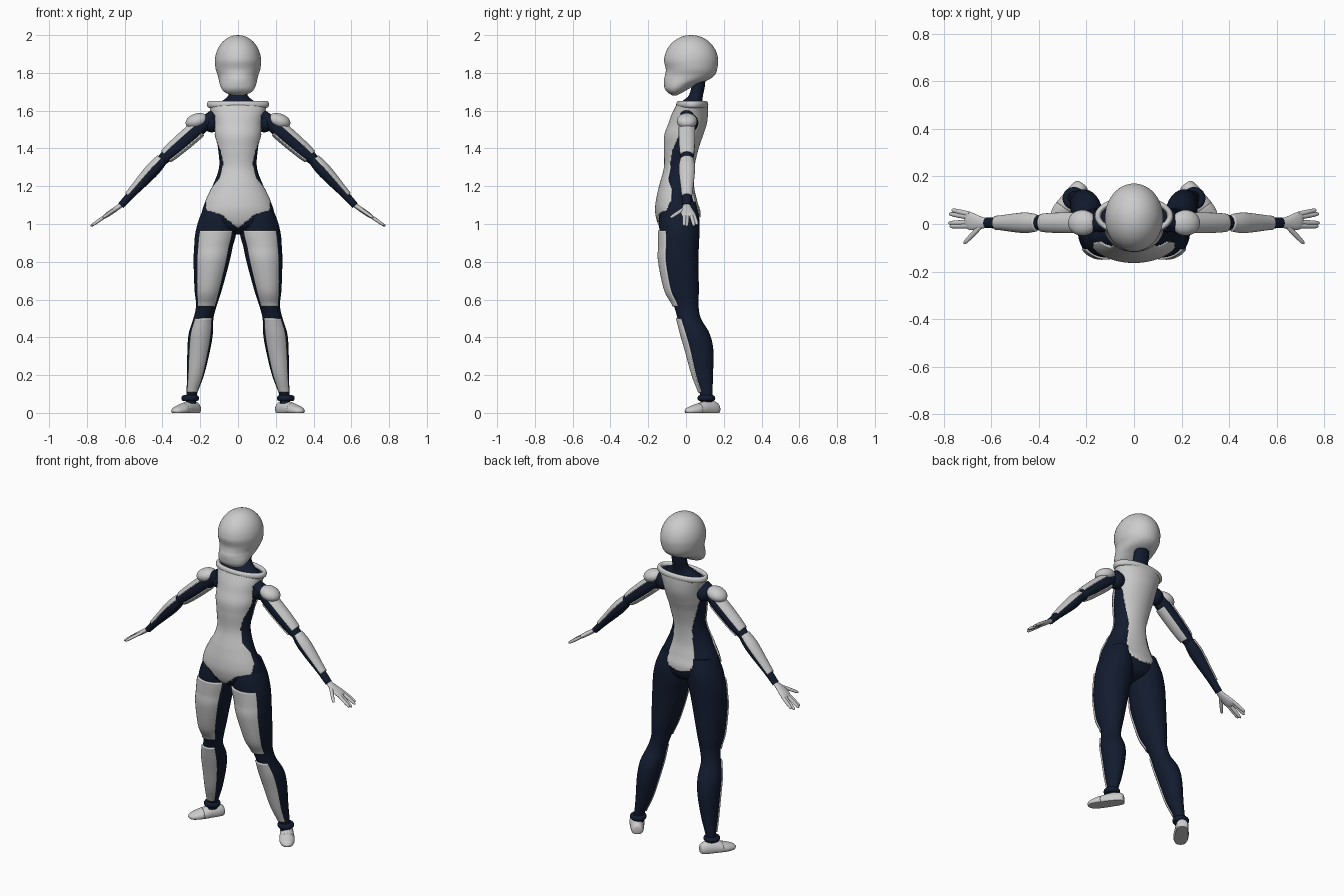
import bpy, math
from mathutils import Vector, Matrix

if "Cube" in bpy.data.objects:
    bpy.data.objects.remove(bpy.data.objects["Cube"])

DARK = bpy.data.materials.new("dark_suit")
DARK.diffuse_color = (0.006, 0.011, 0.028, 1)
DARK.use_nodes = True
DARK.node_tree.nodes["Principled BSDF"].inputs["Base Color"].default_value = DARK.diffuse_color


def add_mesh(name, verts, faces, mat=None, mirror=False, thick=0):
    me = bpy.data.meshes.new(name)
    me.from_pydata(verts, [], faces)
    me.shade_smooth()
    me.set_sharp_from_angle(angle=math.radians(50))
    if mat:
        me.materials.append(mat)
    ob = bpy.data.objects.new(name, me)
    bpy.context.collection.objects.link(ob)
    if thick:
        mod = ob.modifiers.new("thickness", 'SOLIDIFY')
        mod.thickness, mod.offset = thick, -1
    if mirror:
        ob.modifiers.new("mirror", 'MIRROR')
    return ob


def spline(rings, steps):
    # Catmull-Rom interpolation of ring tuples
    out = []
    for i in range(len(rings) - 1):
        p = [rings[max(i - 1, 0)], rings[i], rings[i + 1], rings[min(i + 2, len(rings) - 1)]]
        for k in range(steps):
            t = k / steps
            out.append([b + .5 * t * (c - a + t * (2*a - 5*b + 4*c - d + t * (3*(b - c) + d - a)))
                        for a, b, c, d in zip(*p)])
    return out + [list(rings[-1])]


def loft(name, rings, mat=None, M=None, mirror=False, keep=None, grow=0, seg=48, steps=6):
    # rings: (z, cx, cy, rx, ry); keep(cos, sin, z, x) selects faces of a thin panel
    M = M or Matrix()
    if keep:
        seg, steps = 96, 10
    R = spline(sorted(rings), steps)
    ang = [2 * math.pi * j / seg for j in range(seg)]
    verts = []
    for z, cx, cy, rx, ry in R:
        for a in ang:
            v = M @ Vector((cx + (rx + grow) * math.cos(a), cy + (ry + grow) * math.sin(a), z))
            v.z = max(v.z, 0)
            verts.append(v)
    faces = []
    for i in range(len(R) - 1):
        for j in range(seg):
            a = ang[j] + math.pi / seg
            c, s = math.cos(a), math.sin(a)
            if keep and not keep(c, s, (R[i][0] + R[i+1][0]) / 2, R[i][1] + R[i][3] * c):
                continue
            k = (j + 1) % seg
            faces.append((i*seg + j, i*seg + k, (i+1)*seg + k, (i+1)*seg + j))
    if not keep:
        faces += [tuple(reversed(range(seg))), tuple(range((len(R)-1)*seg, len(R)*seg))]
    return add_mesh(name, verts, faces, mat, mirror, .014 if keep else 0)


def tube(name, c, rx, ry, r, rz, mat=None, mirror=False, n=64, m=16):
    # elliptical ring with round section
    verts, faces = [], []
    for i in range(n):
        u = 2 * math.pi * i / n
        for j in range(m):
            v = 2 * math.pi * j / m
            verts.append((c[0] + (rx + r*math.cos(v)) * math.cos(u),
                          c[1] + (ry + r*math.cos(v)) * math.sin(u), c[2] + rz*math.sin(v)))
            a, b = (i + 1) % n, (j + 1) % m
            faces.append((i*m + j, a*m + j, a*m + b, i*m + b))
    add_mesh(name, verts, faces, mat, mirror)


def frame(a, b):
    # local z runs from a to b, local y stays near world y
    z = (b - a).normalized()
    y = Vector((0, 1, 0))
    y = (y - z * y.dot(z)).normalized()
    x = y.cross(z)
    return Matrix.Translation(a) @ Matrix((x, y, z)).transposed().to_4x4()


def lerp(pts, z):
    for (z0, a), (z1, b) in zip(pts, pts[1:]):
        if z0 <= z <= z1:
            return a + (b - a) * (z - z0) / (z1 - z0)
    return 0


def ellipsoid(rx, ry, rz, c=(0, 0, 0)):
    return [(c[2] - rz*math.cos(t), c[0], c[1], rx*math.sin(t) + 1e-4, ry*math.sin(t) + 1e-4)
            for t in [math.pi * i / 12 for i in range(13)]]


# Head: round skull narrowing to a forward jaw
skull = [(1.86 + .14*math.sin(t), 0, .027, .122*math.cos(t) + 1e-4, .143*math.cos(t) + 1e-4)
         for t in [math.pi / 2 * i / 8 for i in range(9)]]
jaw = [(1.82, -.107, .165, .118), (1.79, -.110, .153, .108), (1.765, -.117, .122, .102),
       (1.74, -.117, .06, .096), (1.715, -.112, .014, .086), (1.695, -.096, -.02, .066),
       (1.68, -.07, -.05, .025)]
loft("head", skull + [(z, 0, (f + b) / 2, w, (b - f) / 2) for z, f, b, w in jaw])

# Neck and collar
loft("neck", [(1.61, 0, .03, .13, .07), (1.65, 0, .035, .085, .052), (1.68, 0, .052, .052, .038),
              (1.73, 0, .065, .047, .035), (1.79, 0, .07, .047, .035)], DARK)
tube("collar", (0, .033, 1.633), .152, .072, .013, .018)

# Torso: dark core with a white front and back shell
torso = [(.945, 0, -.04, .02, .02), (.965, 0, -.04, .09, .07), (1.0, 0, -.04, .17, .1),
         (1.06, 0, -.043, .19, .112), (1.12, 0, -.05, .172, .102), (1.2, 0, -.05, .135, .085),
         (1.3, 0, -.036, .1, .073), (1.4, 0, -.025, .106, .084), (1.47, 0, -.012, .118, .095),
         (1.53, 0, .008, .122, .094), (1.58, 0, .02, .132, .088), (1.63, 0, .032, .145, .075)]
FRONT = [(.975, 0), (1.0, .03), (1.05, .09), (1.07, .165), (1.13, .165), (1.2, .13), (1.25, .09),
         (1.32, .075), (1.38, .085), (1.42, .1), (1.47, .115), (1.54, .115), (1.56, .3), (1.64, .3)]
BACK = [(1.03, 0), (1.05, .07), (1.1, .095), (1.2, .065), (1.3, .06), (1.4, .085), (1.5, .115),
        (1.55, .12), (1.57, .3), (1.64, .3)]
loft("torso", torso, DARK)
loft("torso_shell", torso, grow=.008,
     keep=lambda c, s, z, x: abs(x) < lerp(FRONT if s < 0 else BACK, z))

# Legs with thigh and shin plates
leg = [(.05, .25, .108, .028, .032), (.1, .245, .107, .028, .033), (.2, .225, .09, .045, .053),
       (.33, .208, .073, .06, .072), (.42, .197, .05, .064, .075), (.5, .183, .017, .053, .062),
       (.57, .167, 0, .055, .066), (.65, .158, -.02, .072, .088), (.8, .14, -.037, .095, .103),
       (.88, .13, -.036, .102, .104), (.95, .118, -.035, .108, .106), (1.03, .108, -.035, .097, .105),
       (1.12, .095, -.035, .07, .085)]
loft("leg", leg, DARK, mirror=True)
loft("thigh_plate", leg, mirror=True, grow=.008, keep=lambda c, s, z, x: .56 < z < .965 and s < -.66)
loft("shin_plate", leg, mirror=True, grow=.008, keep=lambda c, s, z, x: .11 < z < .5 and s < -.64)
tube("ankle_ring", (.253, .108, .078), .033, .033, .014, .016, DARK, True)

# Feet, turned outward, with a separate toe cap (local -x is up)
F = frame(Vector((.222, .16, 0)), Vector((.337, .003, 0)))
loft("foot", [(-.012, -.02, 0, .012, .012), (-.006, -.02, 0, .03, .028), (.02, -.02, 0, .043, .036),
              (.07, -.02, 0, .042, .04), (.112, -.016, 0, .036, .043), (.116, -.016, 0, .032, .04)],
     M=F, mirror=True)
loft("toe_cap", [(.116, -.016, 0, .03, .039), (.12, -.016, 0, .034, .043), (.15, -.013, 0, .028, .041),
                 (.185, -.01, 0, .018, .028), (.2, -.01, 0, .004, .006)], M=F, mirror=True)

# Arms
S, E, W, T = (Vector(p) for p in ((.17, .005, 1.54), (.395, .005, 1.345),
                                  (.618, .005, 1.1), (.78, .005, .988)))
U, A, H = frame(S, E), frame(E, W), frame(W, T)
upper = [(-.06, 0, 0, .03, .035), (0, 0, 0, .036, .04), (.06, 0, 0, .042, .043),
         (.15, 0, 0, .042, .043), (.25, 0, 0, .037, .039), (.31, 0, 0, .028, .03)]
fore = [(-.02, 0, 0, .025, .026), (.06, 0, 0, .034, .038), (.13, 0, 0, .032, .036),
        (.25, 0, 0, .022, .025), (.335, 0, 0, .018, .022)]
loft("upper_arm", upper, DARK, U, True)
loft("upper_arm_plate", upper, None, U, True, grow=.007,
     keep=lambda c, s, z, x: .05 < z < .28 and (c < -.5 or c > .72))
loft("forearm", fore, DARK, A, True)
loft("forearm_plate", fore, None, A, True, grow=.007,
     keep=lambda c, s, z, x: .01 < z < .27 and c < -.3)
loft("shoulder_joint", ellipsoid(.045, .05, .05, (.14, .015, 1.535)), DARK, mirror=True, steps=2)
loft("shoulder_cap", ellipsoid(.062, .054, .04), None,
     Matrix.Translation((.217, .005, 1.545)) @ Matrix.Rotation(.3, 4, 'Y'), True, steps=2)

# Hands: flat palm, two pairs of fingers and a thumb
loft("palm", [(-.005, 0, 0, .011, .018), (.03, 0, 0, .013, .026), (.075, 0, .006, .013, .037),
              (.1, 0, .01, .011, .036), (.112, 0, .01, .005, .03)], None, H, True)
for name, base, tip in (("little_finger", (.09, .036), (.18, .054)), ("ring_finger", (.09, .024), (.193, .038)),
                        ("middle_finger", (.09, .002), (.197, -.001)), ("index_finger", (.09, -.012), (.19, -.015)),
                        ("thumb", (.03, -.012), (.118, -.088))):
    a, b = (H @ Vector((0, y, z)) for z, y in (base, tip))
    L = (b - a).length
    loft(name, [(0, 0, 0, .009, .011), (L*.5, 0, 0, .009, .0105), (L*.9, 0, 0, .007, .008),
                (L, 0, 0, .002, .002)], None, frame(a, b), True, seg=20, steps=4)
